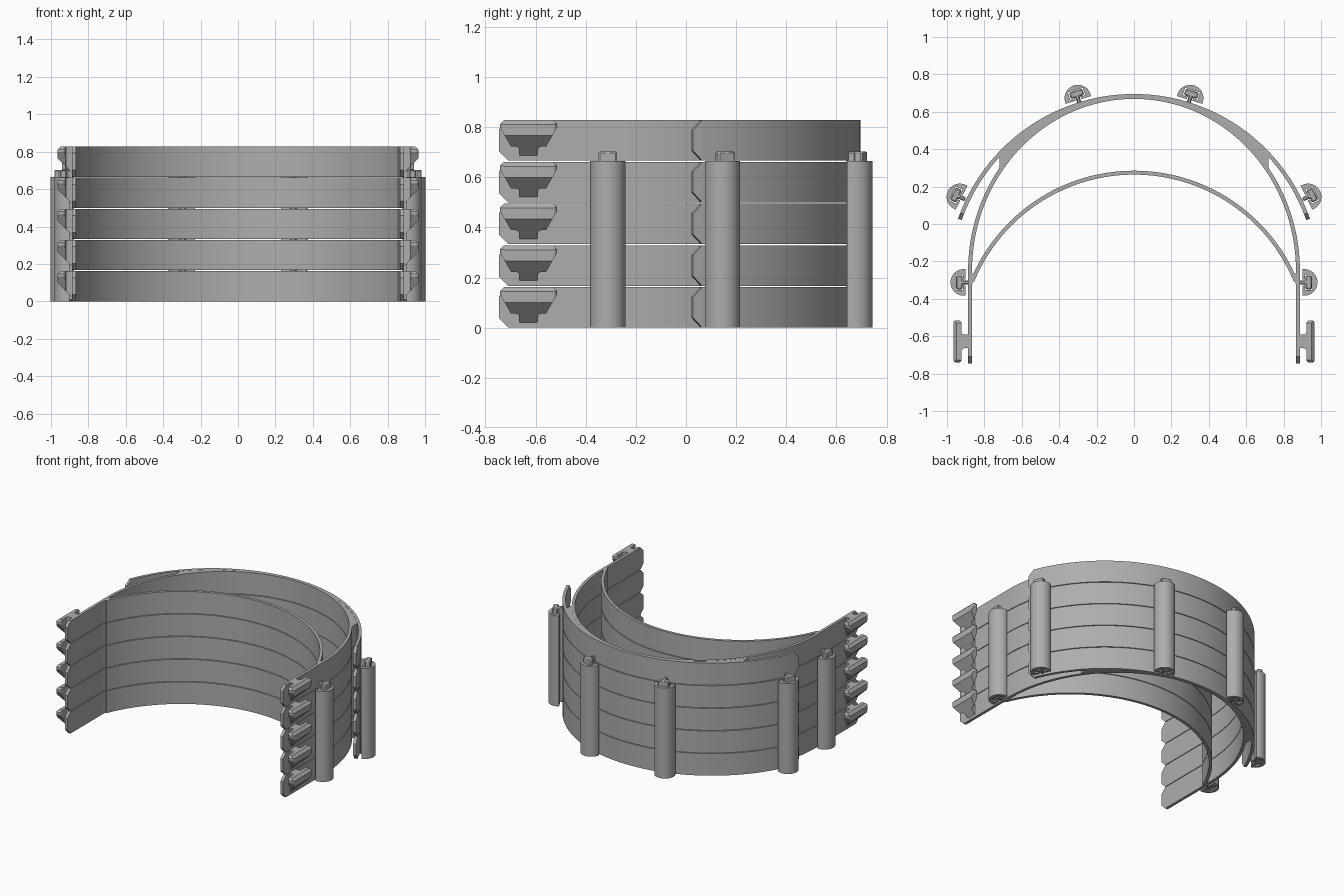
import bpy, bmesh
from math import sin, cos, pi, sqrt, atan2
from mathutils import Vector

if "Cube" in bpy.data.objects:
    bpy.data.objects.remove(bpy.data.objects["Cube"], do_unlink=True)

LAYERS, PITCH, H = 5, 0.1665, 0.162
T = 0.021                       # band thickness
POST_H = 0.665

grey = bpy.data.materials.new("plain grey")
grey.use_nodes = True
grey.diffuse_color = (0.42, 0.42, 0.42, 1)
grey.node_tree.nodes["Principled BSDF"].inputs["Base Color"].default_value = (0.42, 0.42, 0.42, 1)


def finish(name, bm, mirror=False, stack=False, bevel=0):
    bmesh.ops.recalc_face_normals(bm, faces=bm.faces)
    mesh = bpy.data.meshes.new(name)
    bm.to_mesh(mesh)
    bm.free()
    mesh.materials.append(grey)
    ob = bpy.data.objects.new(name, mesh)
    bpy.context.collection.objects.link(ob)
    bpy.ops.object.select_all(action='DESELECT')
    ob.select_set(True)
    bpy.context.view_layer.objects.active = ob
    bpy.ops.object.shade_smooth_by_angle(angle=0.5)
    if bevel:
        mod = ob.modifiers.new("edge chamfer", 'BEVEL')
        mod.width, mod.segments = bevel, 1
    if mirror:
        ob.modifiers.new("other side", 'MIRROR')
    if stack:
        mod = ob.modifiers.new("stack", 'ARRAY')
        mod.count = LAYERS
        mod.use_relative_offset = False
        mod.use_constant_offset = True
        mod.constant_offset_displace = (0, 0, PITCH)
    return ob


def prism(points, z0, z1):
    """Extrude a plan outline upward."""
    bm = bmesh.new()
    face = bm.faces.new([bm.verts.new((x, y, z0)) for x, y in points])
    top = bmesh.ops.extrude_face_region(bm, geom=[face])["geom"]
    verts = [g for g in top if isinstance(g, bmesh.types.BMVert)]
    bmesh.ops.translate(bm, verts=verts, vec=(0, 0, z1 - z0))
    return bm


def band(name, path, chamfer=0):
    """Upright strip whose outer face follows the path; ends may be chamfered."""
    pts = [Vector(p) for p in path]
    if chamfer:
        a, b = (pts[1] - pts[0]).normalized(), (pts[-2] - pts[-1]).normalized()
        pts = [pts[0], pts[0] + a * chamfer] + pts[1:-1] + [pts[-1] + b * chamfer, pts[-1]]
    bm, rings = bmesh.new(), []
    last = len(pts) - 1
    for i, p in enumerate(pts):
        d = (pts[min(i + 1, last)] - pts[max(i - 1, 0)]).normalized()
        q = p + Vector((-d.y, d.x)) * T
        c = chamfer if i in (0, last) else 0
        rings.append([bm.verts.new((v.x, v.y, z)) for v, z in
                      ((p, c), (q, c), (q, H - c), (p, H - c))])
    for r, s in zip(rings, rings[1:]):
        for k in range(4):
            bm.faces.new((r[k], r[(k + 1) % 4], s[(k + 1) % 4], s[k]))
    bm.faces.new(rings[0])
    bm.faces.new(rings[-1])
    return finish(name, bm, stack=True)


def arc(cy, rx, ry, a0, a1, n):
    return [(rx * cos(a0 + (a1 - a0) * i / n), cy + ry * sin(a0 + (a1 - a0) * i / n))
            for i in range(n + 1)]


# Outer visor arc, temple strip with straight legs, and inner brow arc
VIS_Y, VIS_R = -0.302, 0.997
TEMP_Y, TEMP_X, TEMP_R = -0.25, 0.887, 0.94
tip = atan2(0.33, 0.94)
band("visor_arc", arc(VIS_Y, VIS_R, VIS_R, tip, pi - tip, 72), 0.04)
leg = [(TEMP_X, -0.745), (TEMP_X, -0.5)]
band("temple_strip", leg + arc(TEMP_Y, TEMP_X, TEMP_R, 0, pi, 80)
     + [(-x, y) for x, y in reversed(leg)], 0.036)
BROW_Y, BROW_R = -0.66, 0.945
end = atan2(0.36, 0.874)
band("brow_arc", arc(BROW_Y, BROW_R, BROW_R, end, pi - end, 64))

# Solid web where the visor arc parts from the temple strip
xs = [0.1 + 0.62 * i / 20 for i in range(21)]
web = [(x, VIS_Y + sqrt((VIS_R - 0.006) ** 2 - x * x)) for x in xs]
web += [(x, TEMP_Y + (TEMP_R - 0.012) * sqrt(1 - (x / (TEMP_X - 0.012)) ** 2)) for x in reversed(xs)]
finish("visor_web", prism(web, 0.001, H - 0.001), mirror=True, stack=True)

# Small web closing the corner of brow arc and temple strip
finish("brow_corner", prism([(0.875, -0.36), (0.875, -0.265), (0.845, -0.265), (0.862, -0.31)],
                            0.001, H - 0.001), mirror=True, stack=True)

# Strap hook: H-shaped plan, tapered underneath and chamfered on top
MID, HALF = -0.628, 0.113
upper = [(0.875, 0.036), (0.922, 0.036), (0.922, HALF), (0.966, HALF)]
outline = [(x, MID + y) for x, y in upper] + [(x, MID - y) for x, y in reversed(upper)]
bm = prism(outline, 0.012, H)
upright = [e for e in bm.edges if abs(e.verts[0].co.z - e.verts[1].co.z) > 0.1
           and e.verts[0].co.x > 0.9]
bmesh.ops.bevel(bm, geom=upright, offset=0.016, segments=4, profile=0.5, affect='EDGES')
cuts = [((0.966, 0, 0.1), (1, 0, -1)), ((0.966, 0, H - 0.018), (1, 0, 1))]
for s in (-1, 1):
    cuts.append(((0, MID + s * 0.095, 0.1), (0, s * 0.88, -0.5)))
    cuts.append(((0, MID + s * HALF, H - 0.015), (0, s, 1)))
for co, no in cuts:
    geom = bm.verts[:] + bm.edges[:] + bm.faces[:]
    bmesh.ops.bisect_plane(bm, geom=geom, plane_co=co, plane_no=no, clear_outer=True)
    bmesh.ops.holes_fill(bm, edges=[e for e in bm.edges if e.is_boundary], sides=0)
finish("strap_hook", bm, mirror=True, stack=True)

# Half-round posts with a T-slot, each sliding over a T-shaped pin
R, LIP = 0.071, -0.01
half_slot = [(0.042, LIP + 0.013), (0.016, LIP + 0.013), (0.016, LIP)]
shell = [(R, LIP)] + [(R * cos(pi * i / 28), R * sin(pi * i / 28)) for i in range(29)] + [(-R, LIP)]
shell += [(-x, y) for x, y in reversed(half_slot)] + [(-0.042, 0.045), (0.042, 0.045)] + half_slot
half_pin = [(0.011, -0.032), (0.011, 0.006), (0.037, 0.006), (0.037, 0.042)]
pin = half_pin + [(-x, y) for x, y in reversed(half_pin)]

for name, x, y, out in (("rear", 0.3, 0.673, (0.3, 0.975)),
                        ("side", 0.931, 0.145, (0.93, 0.447)),
                        ("front", 0.91, -0.312, (1, 0))):
    v = Vector(out).normalized()
    u = Vector((v.y, -v.x))

    def place(points):
        return [Vector((x, y)) + u * a + v * b for a, b in points]

    finish(name + "_post", prism(place(shell), 0, POST_H), mirror=True)
    finish(name + "_pin", prism(place(pin), 0.004, 0.703), mirror=True, bevel=0.006)
